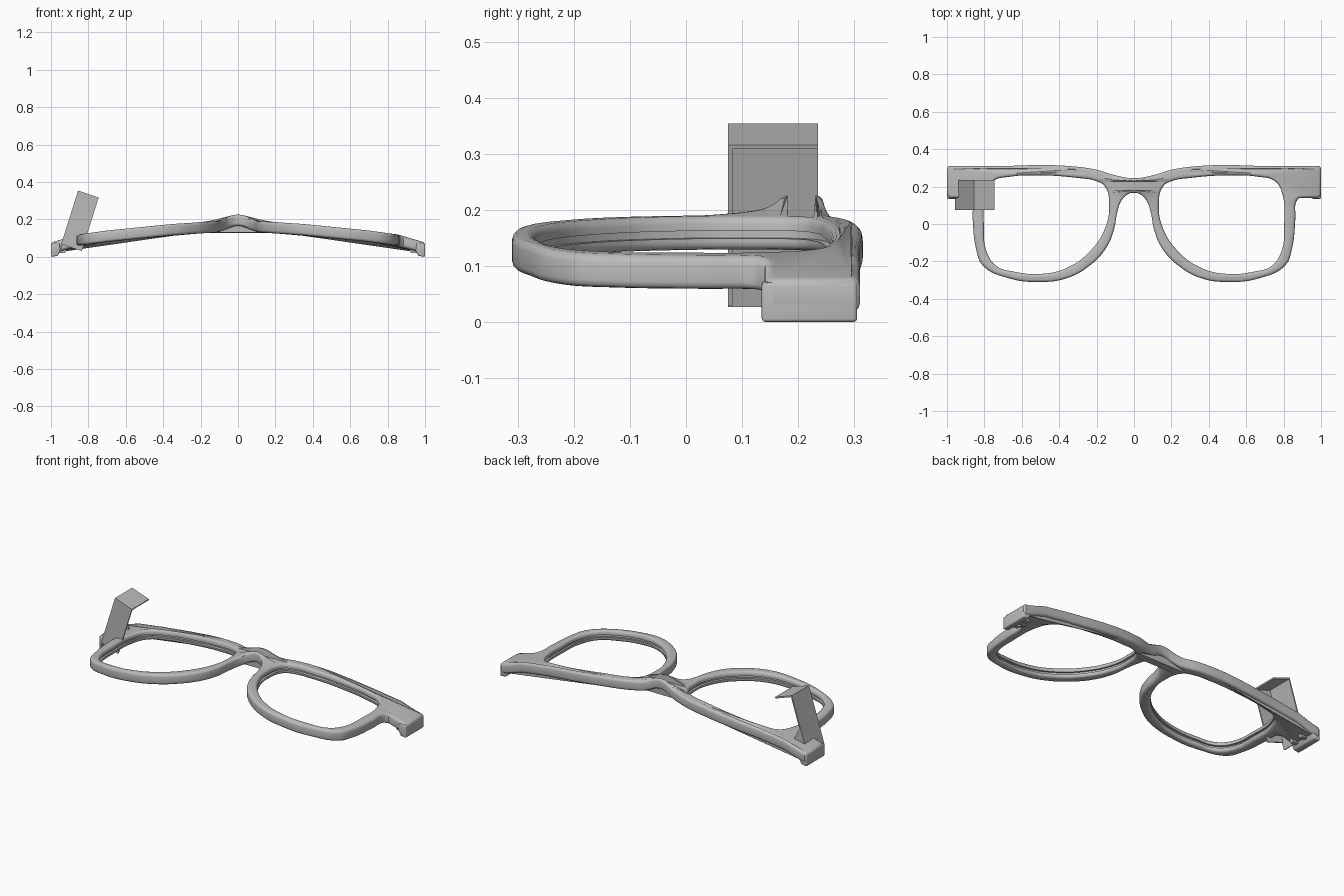
import bpy, bmesh
from mathutils import Vector

old = bpy.data.objects.get("Cube")
if old:
    bpy.data.objects.remove(old, do_unlink=True)

grey = bpy.data.materials.new("plain grey")
grey.use_nodes = True
grey.diffuse_color = (0.5, 0.5, 0.5, 1)
grey.node_tree.nodes["Principled BSDF"].inputs["Base Color"].default_value = (0.5, 0.5, 0.5, 1)

THICK = 0.06
# height of the front surface against distance from the middle
ARCH = [(0, .226), (.03, .222), (.07, .203), (.11, .19), (.2, .185), (.35, .175),
        (.5, .16), (.7, .14), (.86, .118), (.94, .09), (1.01, .075)]


def front_height(x):
    x = min(abs(x), 1.0)
    for (a, za), (b, zb) in zip(ARCH, ARCH[1:]):
        if x <= b:
            return za + (zb - za) * (x - a) / (b - a)


def add_object(name, mesh, smooth=True):
    ob = bpy.data.objects.new(name, mesh)
    bpy.context.collection.objects.link(ob)
    mesh.materials.clear()
    mesh.materials.append(grey)
    if smooth:
        bpy.ops.object.select_all(action='DESELECT')
        ob.select_set(True)
        bpy.context.view_layer.objects.active = ob
        bpy.ops.object.shade_smooth_by_angle(angle=0.7)
    return ob


def baked(ob):
    """Evaluated copy of an object as a mesh; the source is removed."""
    bpy.context.view_layer.update()
    graph = bpy.context.evaluated_depsgraph_get()
    mesh = bpy.data.meshes.new_from_object(ob.evaluated_get(graph))
    bpy.data.objects.remove(ob, do_unlink=True)
    return mesh


def plate(name, loops, half, bevel, offset, drop):
    """Filled outline, thickened and bent along the arch."""
    cu = bpy.data.curves.new(name, 'CURVE')
    cu.dimensions, cu.fill_mode = '2D', 'BOTH'
    cu.extrude, cu.bevel_depth, cu.bevel_resolution = half - bevel, bevel, 2
    cu.offset, cu.resolution_u = offset, 8
    for pts, corners in loops:
        sp = cu.splines.new('BEZIER')
        sp.bezier_points.add(len(pts) - 1)
        sp.use_cyclic_u = True
        for bp, p in zip(sp.bezier_points, pts):
            bp.co = (*p, 0)
            kind = 'VECTOR' if (abs(p[0]), p[1]) in corners else 'AUTO'
            bp.handle_left_type = bp.handle_right_type = kind
    ob = bpy.data.objects.new(name, cu)
    bpy.context.collection.objects.link(ob)
    mesh = baked(ob)
    bm = bmesh.new()
    bm.from_mesh(mesh)
    bmesh.ops.remove_doubles(bm, verts=bm.verts, dist=0.0003)
    for v in bm.verts:
        v.co.z += front_height(v.co.x) - drop
    bmesh.ops.recalc_face_normals(bm, faces=bm.faces)
    bm.to_mesh(mesh)
    bm.free()
    return mesh


def mirror(pts):
    return [(-x, y) for x, y in reversed(pts)]


# Frame outline, right half from the brow round to the nose arch
half_outline = [(.1, .26), (.2, .29), (.35, .31), (.5, .315), (.7, .31), (.99, .31), (1, .3),
                (1, .155), (.985, .14), (.885, .14), (.868, .12), (.863, .03), (.845, -.13), (.81, -.22),
                (.67, -.29), (.5, -.31), (.36, -.29), (.24, -.225), (.15, -.13),
                (.107, -.03), (.09, .06), (.07, .12), (.04, .155)]
corners = {(.99, .31), (1, .3), (1, .155), (.985, .14), (.885, .14)}
outline = [(0, .245)] + half_outline + [(0, .167)] + mirror(half_outline)
lens = [(.155, .2), (.205, .23), (.3, .246), (.5, .26), (.66, .253), (.755, .228), (.793, .16),
        (.803, 0), (.787, -.15), (.735, -.225), (.64, -.255), (.5, -.267), (.36, -.235),
        (.23, -.14), (.15, -.01), (.133, .1)]
frame = add_object("frame_blank", plate(
    "frame_blank", [(outline, corners), (lens, set()), (mirror(lens), set())],
    THICK / 2, .014, -.014, THICK / 2))

# Lens groove cut round the inside of both rims
for side in (lens, mirror(lens)):
    cutter = add_object("groove_cutter", plate("groove_cutter", [(side, set())],
                                               .007, 0, .012, .032))
    cutter.hide_render = True
    mod = frame.modifiers.new("groove", 'BOOLEAN')
    mod.operation, mod.solver, mod.object = 'DIFFERENCE', 'EXACT', cutter
    mesh = baked(frame)
    bpy.data.objects.remove(cutter, do_unlink=True)
    frame = add_object("frame_front", mesh)
frame.name = "frame_front"


def prism(name, profile, y0, y1, bevel=0):
    """Side profile in x and z, carried from y0 to y1."""
    bm = bmesh.new()
    face = bm.faces.new([bm.verts.new((x, y0, z)) for x, z in profile])
    ext = bmesh.ops.extrude_face_region(bm, geom=[face])
    bmesh.ops.translate(bm, vec=(0, y1 - y0, 0),
                        verts=[g for g in ext["geom"] if isinstance(g, bmesh.types.BMVert)])
    bmesh.ops.recalc_face_normals(bm, faces=bm.faces)
    if bevel:
        bmesh.ops.bevel(bm, geom=bm.edges[:], offset=bevel, segments=3,
                        profile=0.5, affect='EDGES')
    mesh = bpy.data.meshes.new(name)
    bm.to_mesh(mesh)
    bm.free()
    return add_object(name, mesh, bevel > 0)


# Temple ends: turned-down wall and two hinge prongs on each side
for s, side in ((1, "left"), (-1, "right")):
    wall = [(.955, .075), (1, .07), (1, 0), (.965, .004), (.95, .03)]
    prism(side + "_end_wall", [(s * x, z) for x, z in wall], .135, .305, .006)
    prong = [(.9, .06), (.955, .06), (.955, .02), (.925, .02)]
    for i, y in enumerate((.16, .23)):
        prism(f"{side}_hinge_prong_{i + 1}", [(s * x, z) for x, z in prong], y, y + .025)

# Bent sheet clip standing on the right temple end
foot, top, tip = Vector((-.957, .03)), Vector((-.855, .354)), Vector((-.745, .316))
along = (top - foot).normalized()
inward = (tip - top).normalized()
T = .008
Y0, Y1 = .075, .235
prism("clip_back_sheet", [foot, top, top + inward * T, foot + inward * T], Y0, Y1)
prism("clip_top_flap", [top, tip, tip - along * T, top - along * T], Y0, Y1)
lower = foot + along * .04
prism("clip_side_sheet", [lower, top, tip, lower + (tip - top)], Y0, Y0 + T)
heel = foot + along * .05
prism("clip_gusset", [heel, heel + along * .11, heel + inward * .11], Y1 - T, Y1)
